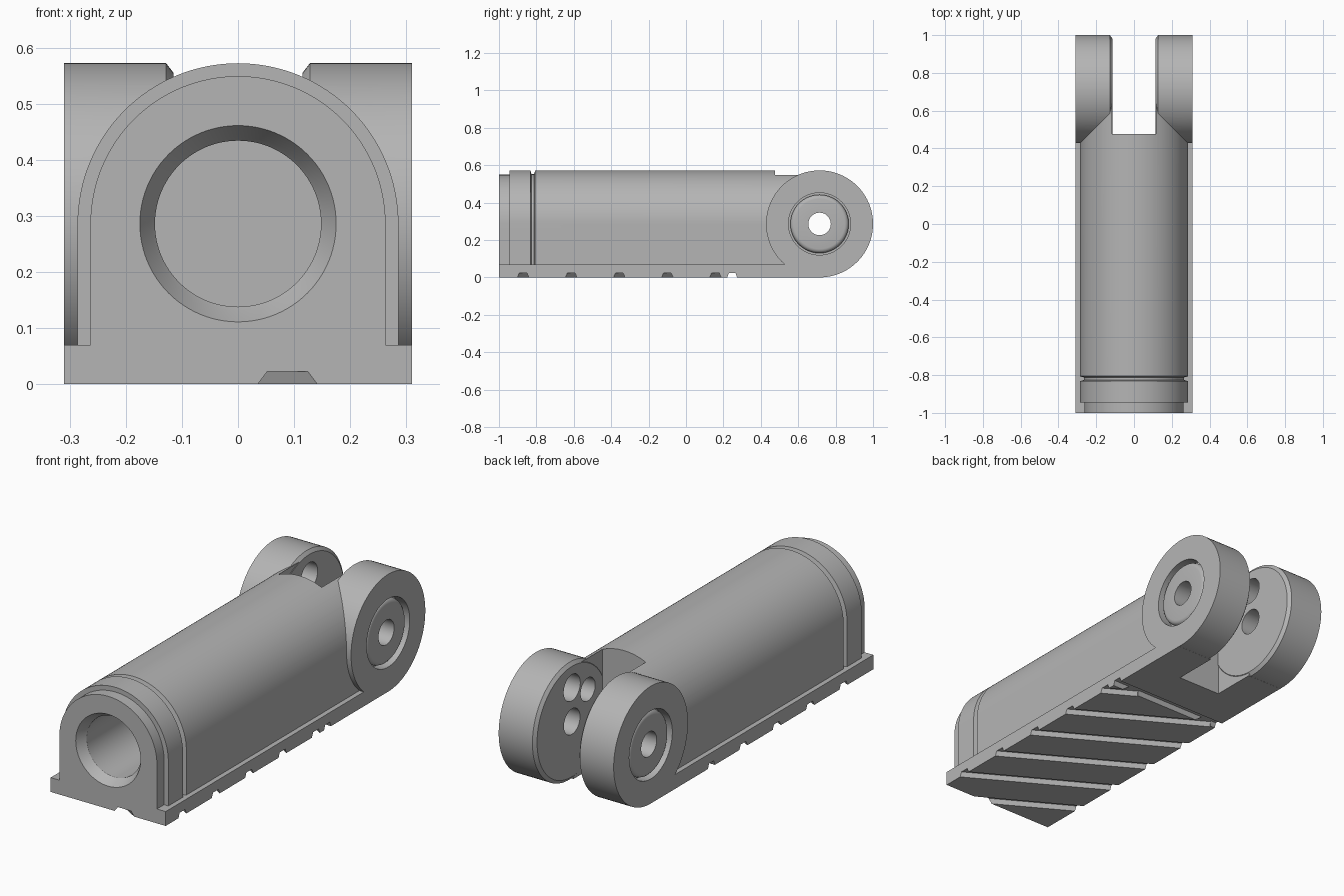
import bpy, bmesh
from math import cos, sin, tan, pi, radians
from mathutils import Matrix, Vector

cube = bpy.data.objects.get("Cube")
if cube:
    bpy.data.objects.remove(cube, do_unlink=True)

R = 0.286            # shared radius of the arch and the lugs
PIN_Y = 1 - R        # hinge axis
SLOT = 0.115         # half width of the fork slot
HALF_W = 0.31
SEG = 96

grey = bpy.data.materials.new("plain grey")
grey.use_nodes = True
GREY = (0.46, 0.46, 0.46, 1)
grey.diffuse_color = GREY
grey.node_tree.nodes["Principled BSDF"].inputs["Base Color"].default_value = GREY


def loft(name, rings, wrap=False):
    """Skin a list of equal point rings; cap the ends or wrap into a loop."""
    bm = bmesh.new()
    vr = [[bm.verts.new(p) for p in ring] for ring in rings]
    n = len(vr[0])
    pairs = list(zip(vr, vr[1:]))
    if wrap:
        pairs.append((vr[-1], vr[0]))
    else:
        bm.faces.new(vr[0])
        bm.faces.new(vr[-1])
    for a, b in pairs:
        for i in range(n):
            j = (i + 1) % n
            bm.faces.new((a[i], a[j], b[j], b[i]))
    bmesh.ops.recalc_face_normals(bm, faces=bm.faces)
    mesh = bpy.data.meshes.new(name)
    bm.to_mesh(mesh)
    bm.free()
    mesh.materials.append(grey)
    obj = bpy.data.objects.new(name, mesh)
    bpy.context.collection.objects.link(obj)
    return obj


def turned_x(name, profile, y=PIN_Y, z=R, wrap=False):
    """Turned part about an axis along x; profile is (radius, x)."""
    angles = [2 * pi * i / SEG for i in range(SEG)]
    return loft(name, [[(x, y + r * cos(a), z + r * sin(a)) for a in angles]
                       for r, x in profile], wrap)


def turned_y(name, profile):
    angles = [2 * pi * i / SEG for i in range(SEG)]
    return loft(name, [[(r * cos(a), y, R + r * sin(a)) for a in angles]
                       for r, y in profile])


def box(name, x, y0, y1, z0, z1):
    return loft(name, [[(-x, y, z0), (x, y, z0), (x, y, z1), (-x, y, z1)]
                       for y in (y0, y1)])


def arch(y, inset):
    r = R - inset
    curve = [(r * cos(pi * i / 64), y, R + r * sin(pi * i / 64)) for i in range(65)]
    return [(r, y, 0.03)] + curve + [(-r, y, 0.03)]


def groove(start, end):
    """Trapezoid cutter along the underside between two ground points."""
    start, end = Vector(start), Vector(end)
    along = (end - start).normalized()
    side = Vector((-along.y, along.x, 0))
    shape = [(-0.034, -0.02), (0.034, -0.02), (0.018, 0.023), (-0.018, 0.023)]
    return loft("groove_cutter", [[p + side * s + Vector((0, 0, z)) for s, z in shape]
                                  for p in (start, end)])


def combine(target, other, operation):
    mod = target.modifiers.new(operation.lower(), 'BOOLEAN')
    mod.operation = operation
    mod.solver = 'EXACT'
    mod.object = other
    bpy.context.view_layer.objects.active = target
    bpy.ops.object.modifier_apply(modifier=mod.name)
    bpy.data.objects.remove(other, do_unlink=True)


def smooth(obj):
    bpy.ops.object.select_all(action='DESELECT')
    obj.select_set(True)
    bpy.context.view_layer.objects.active = obj
    bpy.ops.object.shade_smooth_by_angle(angle=radians(30))


# Arched body with stepped front lip and a ring groove
body = loft("housing_body", [arch(y, d) for y, d in (
    (-1, 0.023), (-0.945, 0.023), (-0.945, 0), (-0.832, 0), (-0.826, 0.02),
    (-0.812, 0.02), (-0.806, 0), (0.65, 0))])

# Base plate, then the fork slot through both
combine(body, box("base_plate", HALF_W, -1, 0.7, 0, 0.07), 'UNION')
combine(body, box("slot_cutter", SLOT + 0.002, 0.477, 1.1, -0.1, 0.7), 'DIFFERENCE')

# Diagonal underside grooves, stopped by one straight cross groove
slope, cross_y = tan(radians(30)), 0.247
for i in range(6):
    edge_y = -1.128 + 0.257 * i
    far_x = max(-0.4, HALF_W - (cross_y - 0.01 - edge_y) / slope)
    combine(body, groove((0.4, edge_y - 0.09 * slope, 0),
                         (far_x, edge_y + (HALF_W - far_x) * slope, 0)), 'DIFFERENCE')
combine(body, groove((0.4, cross_y, 0), (-0.4, cross_y, 0)), 'DIFFERENCE')

# Main bore with a countersunk mouth
combine(body, turned_y("bore_cutter", [(0.192, -1.03), (0.155, -0.965),
                                       (0.148, -0.955), (0.148, 0.3)]), 'DIFFERENCE')

# Hinge lugs, mirrored, with chamfered inner rims
for s in (1, -1):
    combine(body, turned_x("hinge_lug", [(R - 0.017, s * SLOT), (R, s * (SLOT + 0.013)),
                                         (R, s * HALF_W)]), 'UNION')
for s in (1, -1):
    # Pin hole, outer recess and two blind locking holes on the inner face
    combine(body, turned_x("pin_hole_cutter", [(0.062, s * 0.05), (0.062, s * 0.4)]),
            'DIFFERENCE')
    combine(body, turned_x("recess_cutter", [(0.166, s * 0.26), (0.166, s * 0.35)]),
            'DIFFERENCE')
    for dy, dz, r in ((0, 0.165, 0.064), (-0.123, 0.11, 0.056)):
        combine(body, turned_x("locking_hole_cutter", [(r, s * 0.05), (r, s * 0.21)],
                               PIN_Y + dy, R + dz), 'DIFFERENCE')
smooth(body)

# Rounded bushings seated in the outer recesses
for s, side in ((1, "left"), (-1, "right")):
    bushing = turned_x(side + "_pin_bushing", [
        (r, s * x) for r, x in ((0.06, 0.25), (0.06, 0.3), (0.134, 0.3), (0.144, 0.298),
                                (0.152, 0.291), (0.156, 0.28), (0.156, 0.25))], wrap=True)
    smooth(bushing)
